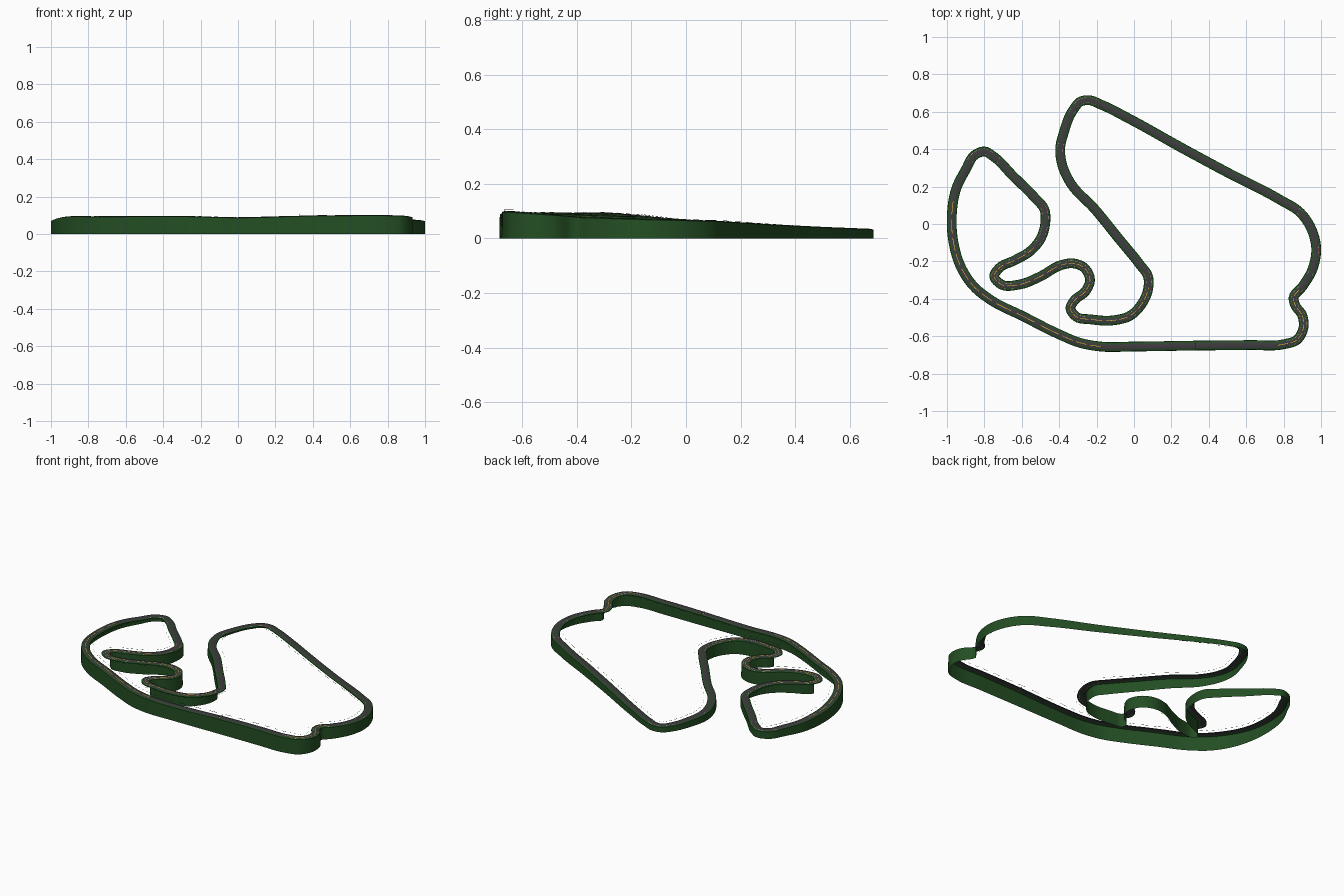
import bpy
import bmesh
import math
from mathutils import Vector
from mathutils.geometry import interpolate_bezier

if "Cube" in bpy.data.objects:
    bpy.data.objects.remove(bpy.data.objects["Cube"], do_unlink=True)


def make_material(name, colour):
    material = bpy.data.materials.new(name)
    material.use_nodes = True
    material.diffuse_color = (*colour, 1)
    shader = material.node_tree.nodes["Principled BSDF"]
    shader.inputs["Base Color"].default_value = (*colour, 1)
    shader.inputs["Roughness"].default_value = 0.9
    return material


grass = make_material("grass green", (0.017, 0.076, 0.017))
asphalt = make_material("asphalt grey", (0.05, 0.045, 0.052))
red = make_material("kerb red", (0.4, 0.04, 0.03))
white = make_material("kerb white", (0.6, 0.6, 0.6))
yellow = make_material("line yellow", (0.7, 0.55, 0.02))
steel = make_material("steel grey", (0.08, 0.08, 0.085))

# Centre line of the circuit, clockwise from the main straight
PATH = [
    (0.33, -.65), (0, -.655), (-.18, -.655), (-.29, -.635), (-.4, -.59),
    (-.6, -.49), (-.76, -.41), (-.86, -.33), (-.93, -.22), (-.965, -.1),
    (-.974, .05), (-.95, .19), (-.9, .29), (-.85, .37), (-.8, .388),
    (-.75, .36), (-.65, .26), (-.53, .14), (-.48, .08), (-.475, 0),
    (-.5, -.08), (-.555, -.145), (-.64, -.195), (-.72, -.235), (-.748, -.28),
    (-.71, -.323), (-.61, -.323), (-.5, -.28), (-.39, -.22), (-.33, -.21),
    (-.265, -.235), (-.235, -.3), (-.26, -.36), (-.32, -.41), (-.34, -.45),
    (-.31, -.495), (-.23, -.51), (-.11, -.515), (-.02, -.49), (.04, -.43),
    (.075, -.35), (.075, -.28), (.03, -.215), (-.08, -.08), (-.21, .08),
    (-.34, .22), (-.385, .32), (-.395, .4), (-.375, .49), (-.325, .61),
    (-.285, .655), (-.24, .662), (-.18, .64), (-.02, .56), (.25, .41),
    (.51, .27), (.78, .13), (.89, .06), (.95, -.03), (.974, -.13),
    (.955, -.24), (.9, -.335), (.853, -.395), (.86, -.43), (.9, -.49),
    (.905, -.56), (.87, -.62), (.8, -.643), (.62, -.647),
]
SLOPE = [(-.68, .103), (-.4, .08), (-.2, .073), (.1, .065),
         (.3, .052), (.5, .042), (.7, .034)]


def height(x, y):
    # Ground falls toward the back, with a rise on one side
    z = SLOPE[-1][1]
    for (y0, z0), (y1, z1) in zip(SLOPE, SLOPE[1:]):
        if y < y1:
            z = z0 + (z1 - z0) * (y - y0) / (y1 - y0)
            break
    rise = .018 * math.exp(-((y + .3) / .2) ** 2) * min(1, max(0, -2 * x))
    dip = .012 * math.exp(-(x / .3) ** 2) if y < -.55 else 0
    return z + rise - dip


def sample_path(steps):
    points = [Vector((x, y, 0)) for x, y in PATH]
    count = len(points)

    def tangent(i):
        a, b, c = points[i - 1], points[i], points[(i + 1) % count]
        d0, d1 = (b - a).length, (c - b).length
        return ((b - a) / d0 * d1 + (c - b) / d1 * d0) / (d0 + d1)

    result = []
    for i in range(count):
        j = (i + 1) % count
        a, b = points[i], points[j]
        reach = (b - a).length / 3
        curve = interpolate_bezier(a, a + tangent(i) * reach,
                                   b - tangent(j) * reach, b, steps + 1)
        result += curve[:-1]
    return result


line = sample_path(6)
total = len(line)
sides, bends = [], []
for i in range(total):
    before = (line[i] - line[i - 1]).normalized()
    after = (line[(i + 1) % total] - line[i]).normalized()
    along = (before + after).normalized()
    sides.append(Vector((along.y, -along.x, 0)))
    bends.append(before.angle(after, 0) / (line[i] - line[i - 1]).length)


def sweep(name, profile, materials, rule):
    """Sweep (offset, drop) points along the path; a drop of None is ground."""
    bm = bmesh.new()
    rings = []
    for point, side in zip(line, sides):
        z = height(point.x, point.y)
        ring = []
        for offset, drop in profile:
            place = point + side * offset
            place.z = 0 if drop is None else z - drop
            ring.append(bm.verts.new(place))
        rings.append(ring)
    for i in range(total):
        a, b = rings[i], rings[(i + 1) % total]
        for k in range(len(profile) - 1):
            index = rule(i, k)
            if index is None:
                continue
            face = bm.faces.new((a[k], a[k + 1], b[k + 1], b[k]))
            face.material_index = index
    loose = [v for v in bm.verts if not v.link_faces]
    bmesh.ops.delete(bm, geom=loose, context="VERTS")
    mesh = bpy.data.meshes.new(name)
    bm.to_mesh(mesh)
    bm.free()
    obj = bpy.data.objects.new(name, mesh)
    bpy.context.collection.objects.link(obj)
    for material in materials:
        mesh.materials.append(material)
    bpy.ops.object.select_all(action="DESELECT")
    obj.select_set(True)
    bpy.context.view_layer.objects.active = obj
    bpy.ops.object.shade_smooth_by_angle(angle=math.radians(35))


# Road deck with grass verges, narrow kerbs and a skirt on the outer side
def road_colour(i, k):
    if k == 3:
        return 1
    if k in (2, 4):
        return 2 + i % 2 if bends[i] > 4 else 1
    return 0


sweep("track_embankment",
      [(-.026, None), (-.025, .003), (-.0145, .0005), (-.0133, 0),
       (.0133, 0), (.0145, .0005), (.025, .003), (.026, .006)],
      [grass, asphalt, red, white], road_colour)


# Dashed line along the higher, winding stretches
def dash_rule(i, k):
    p = line[i]
    straight = p.y < -.6 and -.15 < p.x < .75
    high = height(p.x, p.y) > .078 or p.x < -.9 and p.y < .1
    return 0 if high and not straight and i % 4 < 3 else None


sweep("racing_line", [(-.0015, -.0006), (.0015, -.0006)], [yellow], dash_rule)

# Thin inner safety rail
sweep("inner_rail", [(.045, .001), (.045, -.001)], [steel],
      lambda i, k: 0 if bends[i] < 8 and i % 2 else None)


# Start gantry across the main straight
def box(name, centre, size, material):
    bpy.ops.mesh.primitive_cube_add(size=1, location=centre)
    obj = bpy.context.object
    obj.name = name
    obj.scale = size
    obj.data.materials.append(material)


gate_x, gate_y = PATH[0]
deck = height(gate_x, gate_y)
box("gantry_beam", (gate_x, gate_y, deck + .009), (.002, .036, .0015), steel)
for label, sign in (("inner", 1), ("outer", -1)):
    box(label + "_gantry_post", (gate_x, gate_y + sign * .017, deck + .004),
        (.001, .001, .01), steel)
box("start_line", (gate_x, gate_y, deck + .0003), (.004, .026, .0008), white)
